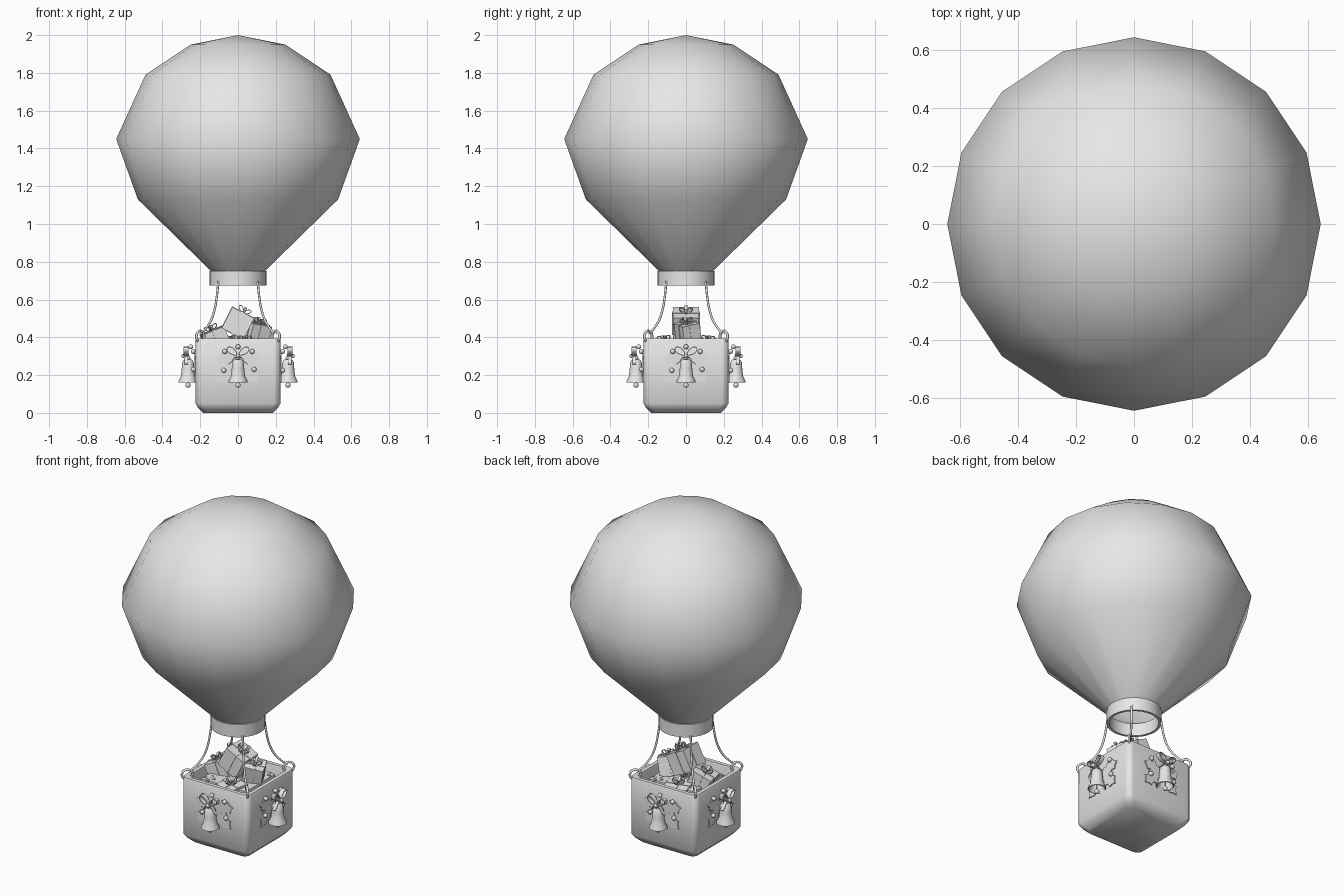
import bpy, bmesh
from math import sin, cos, pi, radians
from mathutils import Matrix, Vector, Euler

if "Cube" in bpy.data.objects:
    bpy.data.objects.remove(bpy.data.objects["Cube"])

GREY = (0.8, 0.8, 0.8, 1)
grey = bpy.data.materials.new("plain_grey")
grey.use_nodes = True
grey.diffuse_color = GREY
grey.node_tree.nodes["Principled BSDF"].inputs["Base Color"].default_value = GREY
SIDES = ("front", "left", "back", "right")


def finish(name, bm, angle=40):
    """Turn a bmesh into a named object, smooth below the given angle."""
    bmesh.ops.recalc_face_normals(bm, faces=bm.faces)
    mesh = bpy.data.meshes.new(name)
    bm.to_mesh(mesh)
    bm.free()
    mesh.materials.append(grey)
    ob = bpy.data.objects.new(name, mesh)
    bpy.context.collection.objects.link(ob)
    bpy.ops.object.select_all(action='DESELECT')
    ob.select_set(True)
    bpy.context.view_layer.objects.active = ob
    if angle:
        bpy.ops.object.shade_smooth_by_angle(angle=radians(angle))
    return ob


def bridge(bm, loops):
    for a, b in zip(loops, loops[1:]):
        for i in range(len(a)):
            j = (i + 1) % len(a)
            bm.faces.new((a[i], a[j], b[j], b[i]))


def lathe(bm, profile, sides, at=(0, 0, 0)):
    """Revolve (radius, z) pairs round the z axis."""
    loops = []
    for r, z in profile:
        loops.append([bm.verts.new(Vector(at) + Vector(
            (r * cos(2 * pi * i / sides), r * sin(2 * pi * i / sides), z)))
            for i in range(sides)])
    bridge(bm, loops)
    bmesh.ops.remove_doubles(bm, verts=bm.verts, dist=1e-5)


def ball(bm, at, r):
    bmesh.ops.create_uvsphere(bm, u_segments=12, v_segments=8, radius=r,
                              matrix=Matrix.Translation(at))


def box(bm, size, mat):
    bmesh.ops.create_cube(bm, size=1, matrix=mat @ Matrix.Diagonal((*size, 1)))


def strip(bm, points, width, mat, thick=0.004):
    """Sweep an x-z path along y into a ribbon with some thickness."""
    loops = []
    for i, (x, z) in enumerate(points):
        a, b = points[max(i - 1, 0)], points[min(i + 1, len(points) - 1)]
        n = Vector((a[1] - b[1], 0, b[0] - a[0])).normalized() * thick / 2
        loops.append([bm.verts.new(mat @ (Vector((x, s * width / 2, z)) + n * t))
                      for s, t in ((-1, -1), (1, -1), (1, 1), (-1, 1))])
    bridge(bm, loops)
    bm.faces.new(loops[0])
    bm.faces.new(loops[-1])


def bow(bm, mat, size, width):
    """Two teardrop loops and a knot."""
    for side in (-1, 1):
        loop = []
        for i in range(11):
            t = pi * i / 10
            r = size * sin(t) ** 0.7 if 0 < i < 10 else 0
            a = radians(5 + 65 * i / 10)
            loop.append((side * r * cos(a), r * sin(a)))
        strip(bm, loop, width, mat)
    box(bm, (size * 0.3, width * 1.1, size * 0.3), mat)


def around(ob, part):
    """Repeat an object on the other three sides."""
    ob.name = SIDES[0] + "_" + part
    for i in (1, 2, 3):
        twin = ob.copy()
        twin.name = SIDES[i] + "_" + part
        twin.rotation_euler.z = i * pi / 2
        bpy.context.collection.objects.link(twin)


# Envelope, sixteen sides
bm = bmesh.new()
lathe(bm, [(0.142, 0.75), (0.53, 1.13), (0.645, 1.45), (0.49, 1.79),
           (0.25, 1.95), (0, 2.0)], 16)
finish("envelope", bm, 180)

# Collar ring under the envelope
bm = bmesh.new()
lathe(bm, [(0.15, 0.675), (0.15, 0.752), (0.135, 0.752), (0.135, 0.675),
           (0.15, 0.675)], 32)
finish("collar", bm)

# Basket: stacked rounded squares, outside, over the rim, then inside
bm = bmesh.new()
loops = []
for half, z in [(0.185, 0.005), (0.212, 0.028), (0.225, 0.05), (0.225, 0.385),
                (0.221, 0.393), (0.198, 0.393), (0.195, 0.385), (0.195, 0.05)]:
    r, loop = 0.035, []
    for k in range(4):
        c = Vector((half - r, half - r)) 
        for j in range(6):
            a = pi / 10 * j
            p = Matrix.Rotation(k * pi / 2, 2) @ (c + Vector((cos(a), sin(a))) * r)
            loop.append(bm.verts.new((p.x, p.y, z)))
    loops.append(loop)
bridge(bm, loops)
bm.faces.new(loops[0])
bm.faces.new(loops[-1])
bmesh.ops.translate(bm, verts=loops[0], vec=(0, 0, -0.005))
finish("basket", bm, 45)

# Corner rings
for i in range(4):
    a = pi / 4 + i * pi / 2
    bpy.ops.mesh.primitive_torus_add(
        major_segments=20, minor_segments=8, major_radius=0.029, minor_radius=0.007,
        location=(0.283 * cos(a), 0.283 * sin(a), 0.405), rotation=(pi / 2, 0, a))
    ring = bpy.context.object
    ring.name = "corner_ring"
    ring.data.materials.append(grey)
    bpy.ops.object.shade_smooth()

# Ropes from collar to rings
rope = bpy.data.curves.new("rope", 'CURVE')
rope.dimensions = '3D'
rope.bevel_depth = 0.006
rope.bevel_resolution = 2
rope.materials.append(grey)
for i in range(4):
    a = pi / 4 + i * pi / 2
    spline = rope.splines.new('NURBS')
    path = [(0.146, 0.705), (0.156, 0.62), (0.178, 0.53), (0.22, 0.46), (0.273, 0.42)]
    spline.points.add(len(path) - 1)
    for p, (r, z) in zip(spline.points, path):
        p.co = (r * cos(a), r * sin(a), z, 1)
    spline.use_endpoint_u = True
    spline.order_u = 3
ropes = bpy.data.objects.new("ropes", rope)
bpy.context.collection.objects.link(ropes)

# Holly leaves: thin spiky plates on the wall
bm = bmesh.new()
for angle, length in ((15, 0.13), (165, 0.12), (222, 0.15), (318, 0.15)):
    half = [(0, 0.008), (0.2, 0.032), (0.32, 0.022), (0.48, 0.046), (0.6, 0.025),
            (0.78, 0.034), (0.86, 0.014)]
    outline = half + [(1, 0)] + [(u, -v) for u, v in reversed(half)]
    turn = Matrix.Translation((0, -0.225, 0.265)) @ Matrix.Rotation(-radians(angle), 4, 'Y')
    face = bm.faces.new([bm.verts.new(turn @ Vector((u * length, 0, v))) for u, v in outline])
    out = bmesh.ops.extrude_face_region(bm, geom=[face])
    bmesh.ops.translate(bm, vec=(0, -0.006, 0),
                        verts=[v for v in out["geom"] if isinstance(v, bmesh.types.BMVert)])
around(finish("leaves", bm, 0), "holly_leaves")

# Berries
bm = bmesh.new()
for x, z in ((-0.07, 0.325), (0.075, 0.325), (-0.075, 0.225), (0.085, 0.23), (0, 0.35)):
    ball(bm, (x, -0.236 if x else -0.25, z), 0.013)
around(finish("berries", bm), "berries")

# Bell with clapper
bm = bmesh.new()
lathe(bm, [(0, 0.285), (0.02, 0.283), (0.03, 0.27), (0.033, 0.235), (0.037, 0.195),
           (0.049, 0.172), (0.051, 0.162), (0.046, 0.16), (0.032, 0.19),
           (0.027, 0.25), (0, 0.265)], 20, (0, -0.265, 0))
ball(bm, (0, -0.265, 0.147), 0.014)
box(bm, (0.006, 0.006, 0.11), Matrix.Translation((0, -0.265, 0.205)))
ball(bm, (0, -0.265, 0.29), 0.013)
around(finish("bell", bm), "bell")

# Bow and tails above the bell
bm = bmesh.new()
knot = Matrix.Translation((0, -0.275, 0.302))
bow(bm, knot, 0.07, 0.026)
for s in (-1, 1):
    strip(bm, [(0, 0), (s * 0.022, -0.012), (s * 0.034, -0.032), (s * 0.052, -0.045)],
          0.018, knot)
ball(bm, knot.translation + Vector((0, -0.014, 0)), 0.011)
around(finish("bow", bm), "bow")


# Gifts: box, lid, crossed ribbons and a bow
def gift(name, at, size, turn):
    m = Matrix.Translation(at) @ Euler([radians(t) for t in turn]).to_matrix().to_4x4()
    x, y, z = size
    bm = bmesh.new()
    box(bm, size, m)
    box(bm, (0.02, y + 0.006, z + 0.006), m)
    box(bm, (x + 0.006, 0.02, z + 0.006), m)
    top = m @ Matrix.Translation((0, 0, z / 2))
    for quarter in (0, pi / 2):
        bow(bm, top @ Matrix.Rotation(quarter, 4, 'Z'), 0.042, 0.014)
    finish(name, bm, 30)


gift("top_gift", (0, 0, 0.475), (0.13, 0.14, 0.125), (0, 27, 0))
gift("left_gift", (0.1, 0.01, 0.42), (0.11, 0.1, 0.11), (12, 10, 25))
gift("right_gift", (-0.12, 0.01, 0.39), (0.12, 0.12, 0.1), (0, -22, 10))
gift("front_gift", (0.04, -0.11, 0.32), (0.13, 0.12, 0.12), (6, 0, -15))
gift("back_gift", (-0.03, 0.11, 0.32), (0.14, 0.12, 0.12), (-6, 0, 12))
gift("front_corner_gift", (-0.11, -0.11, 0.28), (0.12, 0.12, 0.13), (0, 0, 8))
gift("back_corner_gift", (0.11, 0.11, 0.28), (0.12, 0.12, 0.13), (0, 0, -8))
# Large boxes at the bottom carry the pile
gift("lower_gift", (0, 0, 0.21), (0.3, 0.28, 0.32), (0, 0, 0))
